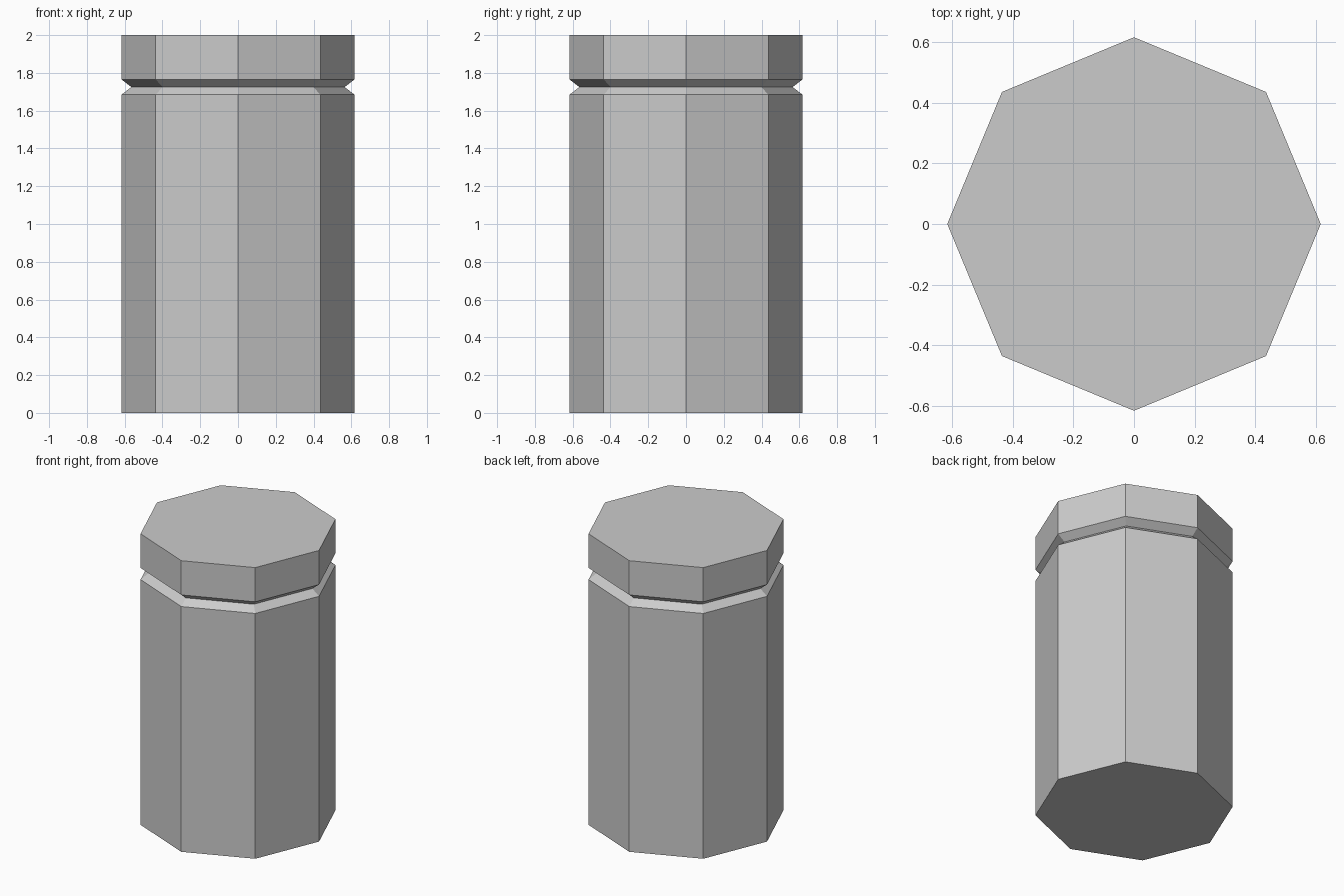
import bpy, bmesh
from math import cos, sin, tau

cube = bpy.data.objects.get("Cube")
if cube:
    bpy.data.objects.remove(cube, do_unlink=True)

SIDES = 8
RADIUS = 0.616
GROOVE_RADIUS = 0.565

grey = bpy.data.materials.new("light_grey")
grey.use_nodes = True
colour = (0.6, 0.6, 0.6, 1)
grey.diffuse_color = colour
grey.node_tree.nodes["Principled BSDF"].inputs["Base Color"].default_value = colour

# Octagonal pillar: radius and height of each ring, with a V groove near the top
profile = [(RADIUS, 0), (RADIUS, 1.685), (GROOVE_RADIUS, 1.725),
           (RADIUS, 1.765), (RADIUS, 2)]

bm = bmesh.new()
rings = [[bm.verts.new((r * cos(tau * i / SIDES), r * sin(tau * i / SIDES), z))
          for i in range(SIDES)] for r, z in profile]
for low, high in zip(rings, rings[1:]):
    for i in range(SIDES):
        j = (i + 1) % SIDES
        bm.faces.new((low[i], low[j], high[j], high[i]))

# Flat end caps
bm.faces.new(rings[0][::-1])
bm.faces.new(rings[-1])

mesh = bpy.data.meshes.new("grooved_pillar")
bm.to_mesh(mesh)
bm.free()
mesh.materials.append(grey)
pillar = bpy.data.objects.new("grooved_pillar", mesh)
bpy.context.collection.objects.link(pillar)
